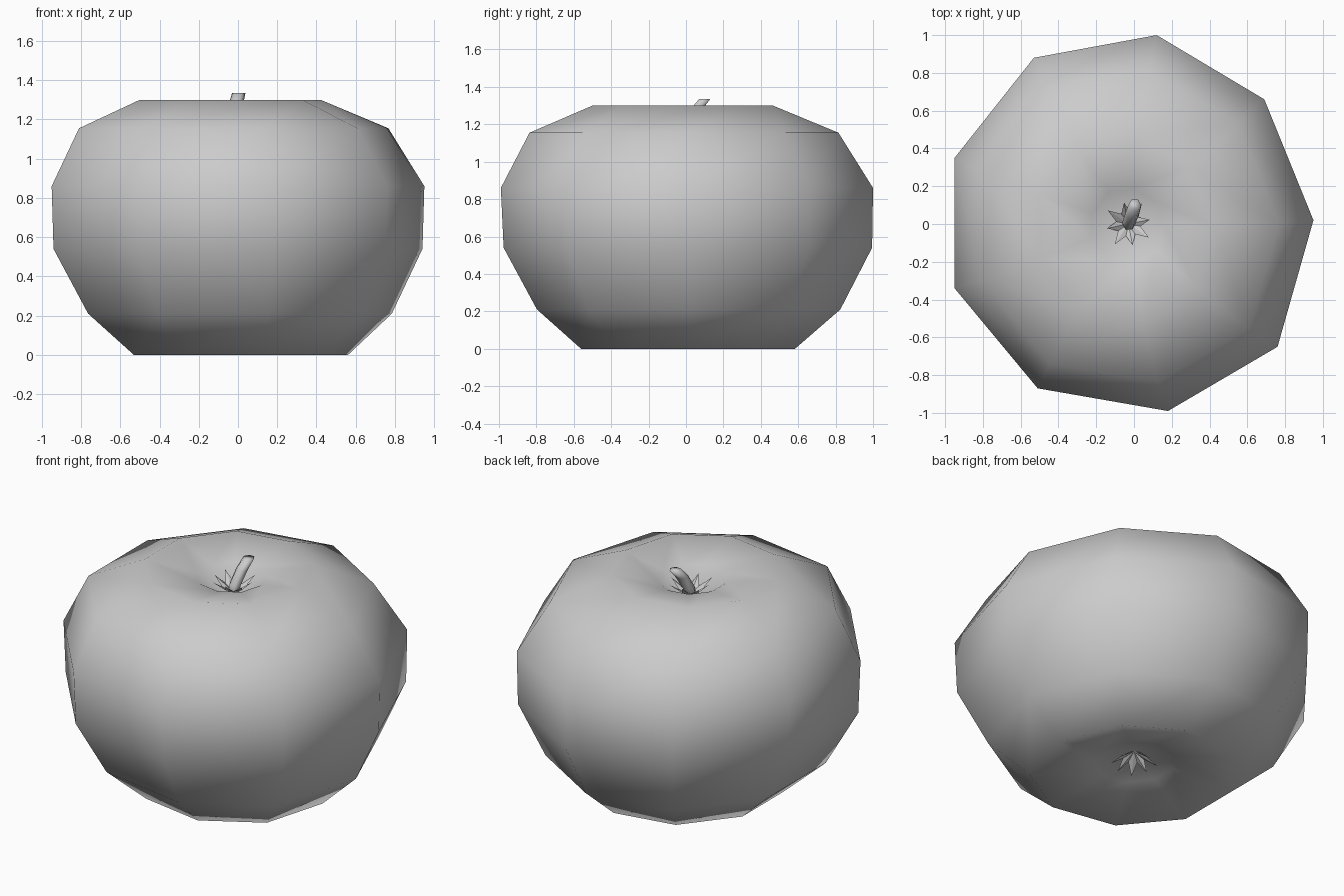
import bpy, bmesh, math

if "Cube" in bpy.data.objects:
    bpy.data.objects.remove(bpy.data.objects["Cube"])


def make_object(name, bm):
    bmesh.ops.recalc_face_normals(bm, faces=bm.faces[:])
    mesh = bpy.data.meshes.new(name)
    bm.to_mesh(mesh)
    bm.free()
    obj = bpy.data.objects.new(name, mesh)
    bpy.context.collection.objects.link(obj)
    return obj


def loft(name, rings, start=None, end=None):
    """Skin a list of point rings, closing the ends with a point or a flat cap."""
    bm = bmesh.new()
    loops = [[bm.verts.new(p) for p in ring] for ring in rings]
    n = len(loops[0])
    for a, b in zip(loops, loops[1:]):
        for i in range(n):
            j = (i + 1) % n
            bm.faces.new((a[i], a[j], b[j], b[i]))
    for loop, tip in ((loops[0], start), (loops[-1], end)):
        if tip is None:
            bm.faces.new(loop)
        else:
            v = bm.verts.new(tip)
            for i in range(n):
                bm.faces.new((loop[i], loop[(i + 1) % n], v))
    obj = make_object(name, bm)
    for p in obj.data.polygons:
        p.use_smooth = True
    return obj


# Fruit body: nine-sided outline scaled through a profile that dips at both ends
outline = [(.95, .02), (.69, .66), (.12, 1.0), (-.53, .88), (-.95, .35),
           (-.95, -.34), (-.51, -.87), (.18, -.99), (.76, -.65)]
profile = [  # scale, z, x offset, y offset
    (.23, .09, .0, .0), (.575, .0, .015, .008), (.815, .21, .01, .01),
    (.99, .54, .0, .005), (1.0, .86, .0, .0), (.83, 1.155, -.022, -.015),
    (.485, 1.30, -.04, -.02), (.20, 1.245, -.03, -.01)]
body_rings = [[(x * s + dx, y * s + dy, z) for x, y in outline]
              for s, z, dx, dy in profile]
loft("fruit_body", body_rings, (0, 0, .17), (-.02, 0, 1.13))

# Stem: short leaning stalk
stem_path = [(-.03, -.01, 1.12, .034), (-.025, .01, 1.2, .036),
             (-.01, .055, 1.28, .037), (.004, .1, 1.335, .034)]
stem_rings = [[(x + r * math.cos(math.tau * i / 6), y + r * math.sin(math.tau * i / 6), z)
               for i in range(6)] for x, y, z, r in stem_path]
loft("stem", stem_rings)


# Leafy stars inside the top and bottom dips
def star(name, cx, cy, z_mid, z_tip, points=8):
    bm = bmesh.new()
    centre = bm.verts.new((cx, cy, z_mid))
    verts = []
    for i in range(points * 2):
        a = math.pi * i / points + .2
        tip = i % 2 == 0
        r = (.13 if i % 4 else .115) if tip else .065
        z = z_tip if tip else z_mid + (z_tip - z_mid) * .4
        verts.append(bm.verts.new((cx + r * math.cos(a), cy + r * math.sin(a), z)))
    for i in range(points * 2):
        bm.faces.new((centre, verts[i], verts[(i + 1) % (points * 2)]))
    return make_object(name, bm)


star("top_calyx", -.03, 0, 1.15, 1.235)
star("bottom_calyx", 0, 0, .155, .07)
